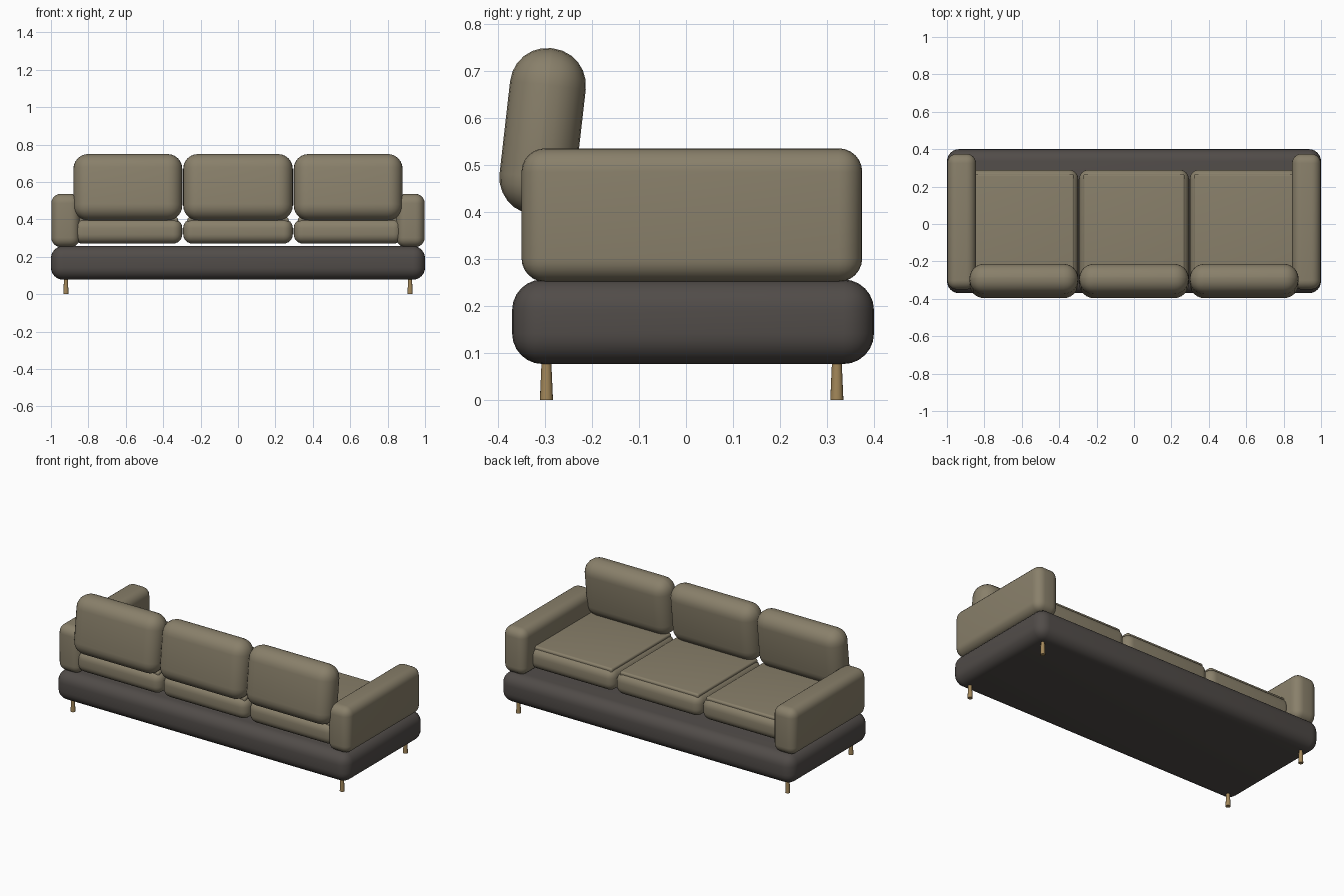
import bpy
import math

default = bpy.data.objects.get("Cube")
if default:
    bpy.data.objects.remove(default, do_unlink=True)


def material(name, rgb):
    m = bpy.data.materials.new(name)
    m.use_nodes = True
    colour = (*rgb, 1)
    m.diffuse_color = colour
    m.node_tree.nodes["Principled BSDF"].inputs["Base Color"].default_value = colour
    return m


fabric = material("khaki fabric", (0.25, 0.215, 0.145))
dark = material("charcoal fabric", (0.082, 0.072, 0.066))
wood = material("light wood", (0.36, 0.24, 0.10))


def smooth(obj):
    bpy.ops.object.select_all(action="DESELECT")
    obj.select_set(True)
    bpy.context.view_layer.objects.active = obj
    bpy.ops.object.shade_smooth_by_angle(angle=math.radians(40))


def cushion(name, x, y, z, radius, mat, tilt=0.0):
    """Rounded box spanning the given (low, high) ranges, tilted about x."""
    spans = (x, y, z)
    centre = [(a + b) / 2 for a, b in spans]
    bpy.ops.mesh.primitive_cube_add(size=1, location=centre)
    obj = bpy.context.object
    obj.name = name
    obj.scale = [b - a for a, b in spans]
    bpy.ops.object.transform_apply(location=False, rotation=False, scale=True)
    bevel = obj.modifiers.new("rounding", "BEVEL")
    bevel.width = radius
    bevel.segments = 6
    bpy.ops.object.modifier_apply(modifier=bevel.name)
    obj.rotation_euler.x = tilt
    obj.data.materials.append(mat)
    smooth(obj)
    return obj


# Upholstered base
cushion("base", (-1, 1), (-0.37, 0.4), (0.077, 0.257), 0.065, dark)

# Arms and legs, mirrored left and right
for side, s in (("left", 1), ("right", -1)):
    cushion(f"{side}_arm", sorted((s * 0.845, s * 0.998)), (-0.35, 0.375),
            (0.252, 0.536), 0.05, fabric)
    for end, y in (("front", -0.297), ("back", 0.321)):
        bpy.ops.mesh.primitive_cone_add(vertices=16, radius1=0.014, radius2=0.01,
                                        depth=0.09, location=(s * 0.92, y, 0.045))
        leg = bpy.context.object
        leg.name = f"{side}_{end}_leg"
        leg.data.materials.append(wood)
        smooth(leg)

# Seat cushions with a raised top pad, and leaning back cushions
columns = (("right", -0.88, -0.298), ("middle", -0.293, 0.293), ("left", 0.298, 0.88))
for side, low, high in columns:
    cushion(f"{side}_seat", (low, high), (-0.34, 0.29), (0.27, 0.403), 0.05, fabric)
    cushion(f"{side}_seat_pad", (low + 0.022, high - 0.022), (-0.318, 0.268),
            (0.36, 0.41), 0.012, fabric)
    cushion(f"{side}_back_cushion", (low, high), (-0.386, -0.224), (0.394, 0.75),
            0.079, fabric, tilt=math.radians(-6.5))
